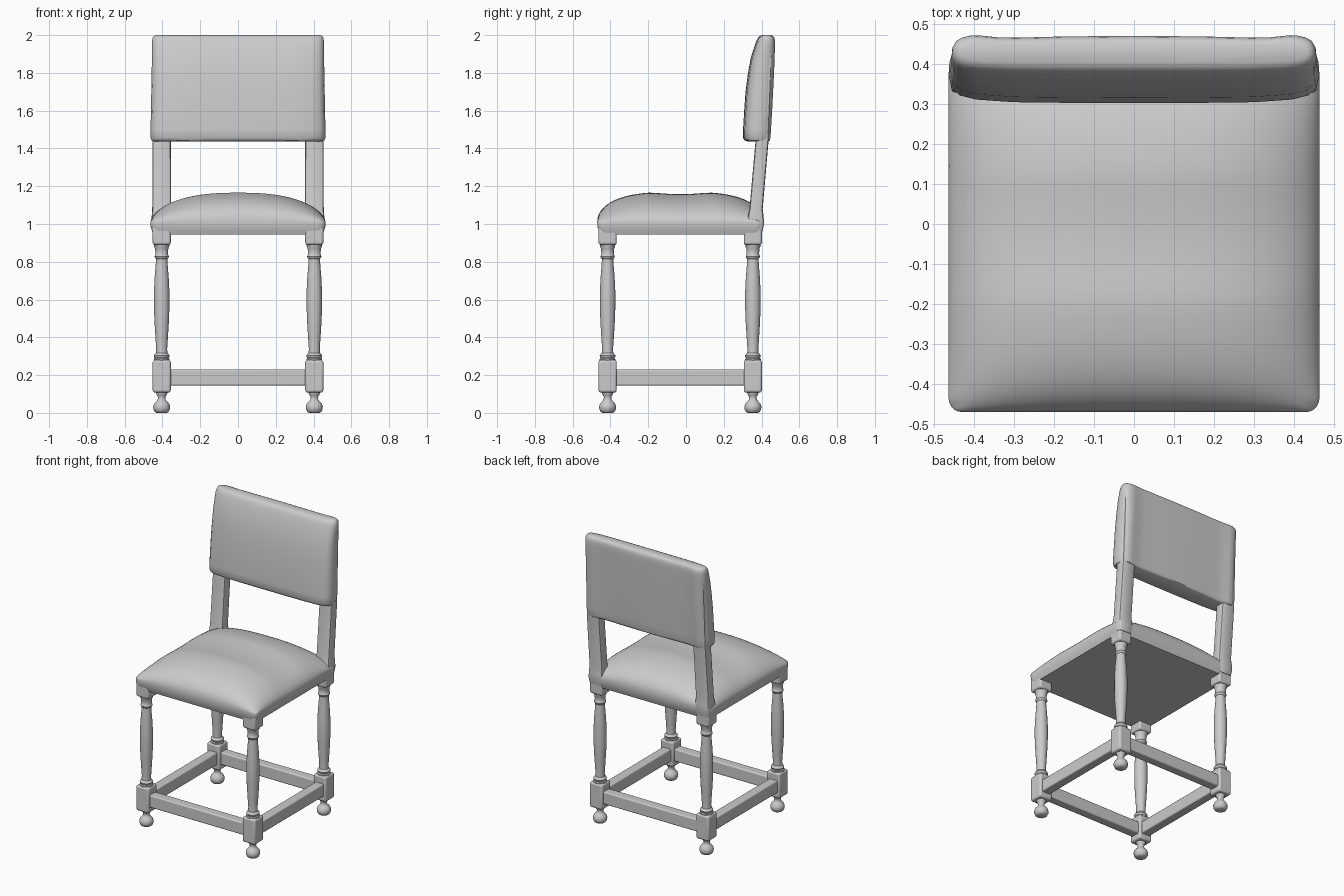
import bpy, bmesh
from math import sin, cos, pi, radians

if "Cube" in bpy.data.objects:
    bpy.data.objects.remove(bpy.data.objects["Cube"])

LEG_X, FRONT_Y, BACK_Y = 0.404, -0.415, 0.354


def finish(name, bm, bevel=0.0, angle=40):
    bmesh.ops.recalc_face_normals(bm, faces=bm.faces)
    mesh = bpy.data.meshes.new(name)
    bm.to_mesh(mesh)
    bm.free()
    ob = bpy.data.objects.new(name, mesh)
    bpy.context.collection.objects.link(ob)
    bpy.ops.object.select_all(action='DESELECT')
    ob.select_set(True)
    bpy.context.view_layer.objects.active = ob
    if bevel:
        mod = ob.modifiers.new("Bevel", 'BEVEL')
        mod.width = bevel
        mod.segments = 3
    bpy.ops.object.shade_smooth_by_angle(angle=radians(angle))
    return ob


def box(name, lo, hi, bevel):
    bm = bmesh.new()
    bmesh.ops.create_cube(bm, size=1)
    for v in bm.verts:
        v.co = [(a + b) / 2 + c * (b - a) for a, b, c in zip(lo, hi, v.co)]
    return finish(name, bm, bevel)


def loft(name, rings, angle=40):
    bm = bmesh.new()
    loops = [[bm.verts.new(p) for p in ring] for ring in rings]
    n = len(loops[0])
    for a, b in zip(loops, loops[1:]):
        for i in range(n):
            j = (i + 1) % n
            bm.faces.new((a[i], a[j], b[j], b[i]))
    bm.faces.new(loops[0])
    bm.faces.new(loops[-1])
    return finish(name, bm, angle=angle)


def lathe(name, x, y, profile, n=24):
    return loft(name, [[(x + r * cos(2 * pi * i / n), y + r * sin(2 * pi * i / n), z)
                        for i in range(n)] for z, r in profile])


def section_loft(name, half, rows, cx=0.0):
    # half: (x fraction, depth fraction); rows: (z, front y, back y, half width)
    outline = half + [(-x, d) for x, d in reversed(half) if x > 0]
    return loft(name, [[(cx + x * w, f + d * (b - f), z) for x, d in outline]
                       for z, f, b, w in rows])


# Turned legs, bun feet and square blocks
FOOT = [(0, .028), (.006, .037), (.02, .044), (.035, .045), (.05, .039), (.062, .028),
        (.07, .021), (.085, .02), (.095, .026), (.105, .03), (.12, .03)]
TURNING = [(.26, .042), (.285, .042), (.29, .036), (.295, .04), (.303, .042), (.311, .037),
           (.318, .03), (.34, .029), (.40, .033), (.48, .038), (.56, .041), (.64, .041),
           (.72, .037), (.78, .032), (.815, .03), (.82, .035), (.828, .038), (.836, .035),
           (.84, .033), (.87, .035), (.88, .04), (.90, .041)]
for row, y in (("front", FRONT_Y), ("back", BACK_Y)):
    for side, s in (("left", -1), ("right", 1)):
        x = s * LEG_X
        tag = f"{row}_{side}"
        lathe(f"foot_{tag}", x, y, FOOT)
        lathe(f"leg_{tag}", x, y, TURNING)
        for part, z0, z1 in (("lower_block", .108, .28), ("upper_block", .89, 1.0)):
            box(f"{part}_{tag}", (x - .048, y - .048, z0), (x + .048, y + .048, z1), .012)

# Stretchers
for row, y in (("front", FRONT_Y), ("back", BACK_Y)):
    box(f"stretcher_{row}", (-LEG_X, y - .032, .145), (LEG_X, y + .032, .23), .008)
for side, s in (("left", -1), ("right", 1)):
    x = s * LEG_X
    box(f"stretcher_{side}", (x - .032, FRONT_Y, .145), (x + .032, BACK_Y, .23), .008)


# Domed seat cushion with rounded corners
def seat():
    n, hx, hy, cy, rad = 40, .463, .44, -.03, .035
    bm = bmesh.new()

    def point(u, v, shrink=0.0):
        x, y = u * (hx - shrink), v * (hy - shrink)
        ex, ey = abs(x) - (hx - shrink - rad), abs(y) - (hy - shrink - rad)
        if ex > 0 and ey > 0:
            k = max(ex, ey) / (ex * ex + ey * ey) ** .5
            x -= (ex - ex * k) * (1 if x > 0 else -1)
            y -= (ey - ey * k) * (1 if y > 0 else -1)
        return x, y + cy

    t = [-cos(pi * i / n) for i in range(n + 1)]
    grid = []
    for u in t:
        line = []
        for v in t:
            f = max(0, 1 - abs(u) ** 2.5) ** .58
            g = max(0, 1 - abs(v) ** 3) ** .47
            dip = .012 * max(0, 1 - (v / .35) ** 2) * f
            x, y = point(u, v)
            line.append(bm.verts.new((x, y, 1.01 + .16 * f * g - dip)))
        grid.append(line)
    for i in range(n):
        for j in range(n):
            bm.faces.new((grid[i][j], grid[i + 1][j], grid[i + 1][j + 1], grid[i][j + 1]))
    rim = ([(i, 0) for i in range(n)] + [(n, j) for j in range(n)]
           + [(i, n) for i in range(n, 0, -1)] + [(0, j) for j in range(n, 0, -1)])
    prev = [grid[i][j] for i, j in rim]
    for z, shrink in ((.985, .001), (.965, .007), (.945, .014)):
        ring = [bm.verts.new((*point(t[i], t[j], shrink), z)) for i, j in rim]
        for k in range(len(rim)):
            m = (k + 1) % len(rim)
            bm.faces.new((prev[k], prev[m], ring[m], ring[k]))
        prev = ring
    bm.faces.new(prev)
    finish("seat", bm, angle=60)


seat()

# Raked back posts
POST = [(0, 0), (.75, 0), (.92, .06), (1, .2), (1, .8), (.92, .94), (.75, 1), (0, 1)]
POST_ROWS = [(.96, .31, .405, .05), (1.0, .318, .413, .054), (1.04, .328, .411, .053),
             (1.08, .336, .406, .05), (1.44, .368, .437, .049), (1.9, .40, .455, .045)]
for side, s in (("left", -1), ("right", 1)):
    section_loft(f"back_post_{side}", POST, POST_ROWS, s * LEG_X)

# Padded backrest
PAD = [(0, 0), (.35, .003), (.65, .015), (.85, .06), (.94, .13), (.985, .27), (1, .48),
       (.995, .7), (.975, .86), (.94, .95), (.89, 1), (.83, .99), (.75, .95), (.65, .94),
       (.4, .97), (0, .99)]
PAD_ROWS = [(1.437, .325, .435, .445), (1.442, .31, .443, .457), (1.455, .302, .447, .463),
            (1.50, .302, .45, .463), (1.60, .308, .456, .461), (1.70, .315, .461, .459),
            (1.80, .328, .466, .457), (1.88, .343, .469, .456), (1.94, .362, .471, .456),
            (1.97, .373, .471, .455), (1.985, .381, .468, .452), (1.995, .391, .461, .446),
            (2.0, .405, .45, .435)]
section_loft("backrest", PAD, PAD_ROWS)
